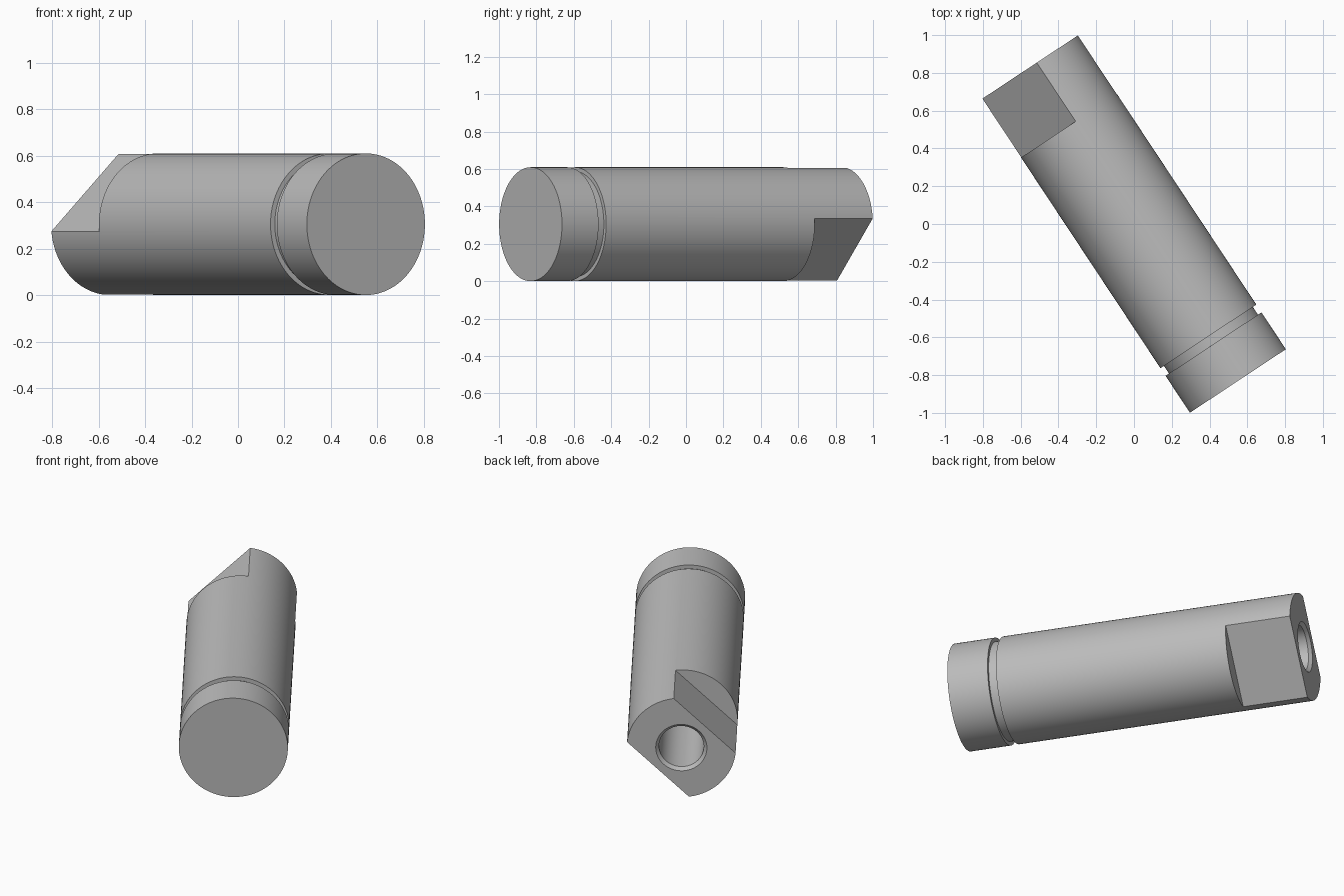
import bpy, bmesh, math
from mathutils import Matrix, Vector

if "Cube" in bpy.data.objects:
    bpy.data.objects.remove(bpy.data.objects["Cube"])

R, H = 0.3045, 0.9965           # pin radius and half length
FLAT_DIST, FLAT_LEN = 0.188, 0.373
BACK = -H                       # local z runs from the back end to the front end

steel = bpy.data.materials.new("grey steel")
steel.use_nodes = True
colour = (0.5, 0.5, 0.5, 1)
steel.diffuse_color = colour
steel.node_tree.nodes["Principled BSDF"].inputs["Base Color"].default_value = colour


def make_object(name, bm):
    mesh = bpy.data.meshes.new(name)
    bmesh.ops.recalc_face_normals(bm, faces=bm.faces)
    bm.to_mesh(mesh)
    bm.free()
    mesh.materials.append(steel)
    obj = bpy.data.objects.new(name, mesh)
    bpy.context.collection.objects.link(obj)
    return obj


def lathe(name, profile, steps=128):
    bm = bmesh.new()
    verts = [bm.verts.new((r, 0, z)) for r, z in profile]
    edges = [bm.edges.new(pair) for pair in zip(verts, verts[1:])]
    bmesh.ops.spin(bm, geom=verts + edges, cent=(0, 0, 0), axis=(0, 0, 1),
                   angle=math.tau, steps=steps)
    bmesh.ops.remove_doubles(bm, verts=bm.verts, dist=1e-5)
    return make_object(name, bm)


# Turned pin: drilled and chamfered hole, back face, long body, groove, head
pin = lathe("pin", [
    (0, BACK + 0.72), (0.125, BACK + 0.65), (0.125, BACK + 0.018), (0.143, BACK),
    (R, BACK), (R, H - 0.283), (R - 0.022, H - 0.283),
    (R - 0.022, H - 0.234), (R, H - 0.234), (R, H), (0, H)])
bpy.context.view_layer.objects.active = pin
pin.select_set(True)

# Two opposite wrench flats at the back end
normal = Vector((-0.693, 0.721, 0)).normalized()
for side in (1, -1):
    bm = bmesh.new()
    bmesh.ops.create_cube(bm, size=1)
    bmesh.ops.scale(bm, verts=bm.verts, vec=(0.4, 1, FLAT_LEN + 0.1))
    bmesh.ops.rotate(bm, verts=bm.verts, cent=(0, 0, 0),
                     matrix=Matrix.Rotation(math.atan2(normal.y, normal.x), 3, 'Z'))
    centre = normal * side * (FLAT_DIST + 0.2)
    centre.z = BACK + (FLAT_LEN - 0.1) / 2
    bmesh.ops.translate(bm, verts=bm.verts, vec=centre)
    cutter = make_object("flat_cutter", bm)
    cutter.hide_render = True
    cut = pin.modifiers.new("flat", 'BOOLEAN')
    cut.operation = 'DIFFERENCE'
    cut.solver = 'EXACT'
    cut.object = cutter
    bpy.ops.object.modifier_apply(modifier=cut.name)
    bpy.data.objects.remove(cutter)

# Lay the pin down diagonally, with the head toward the front
front = Vector((0.552, -0.834, 0)).normalized()
up = Vector((0, 0, 1))
across = up.cross(front)
turn = Matrix((across, up, front)).transposed().to_4x4()
pin.data.transform(Matrix.Translation((0, 0, R)) @ turn)
bpy.ops.object.shade_smooth_by_angle(angle=math.radians(30))
